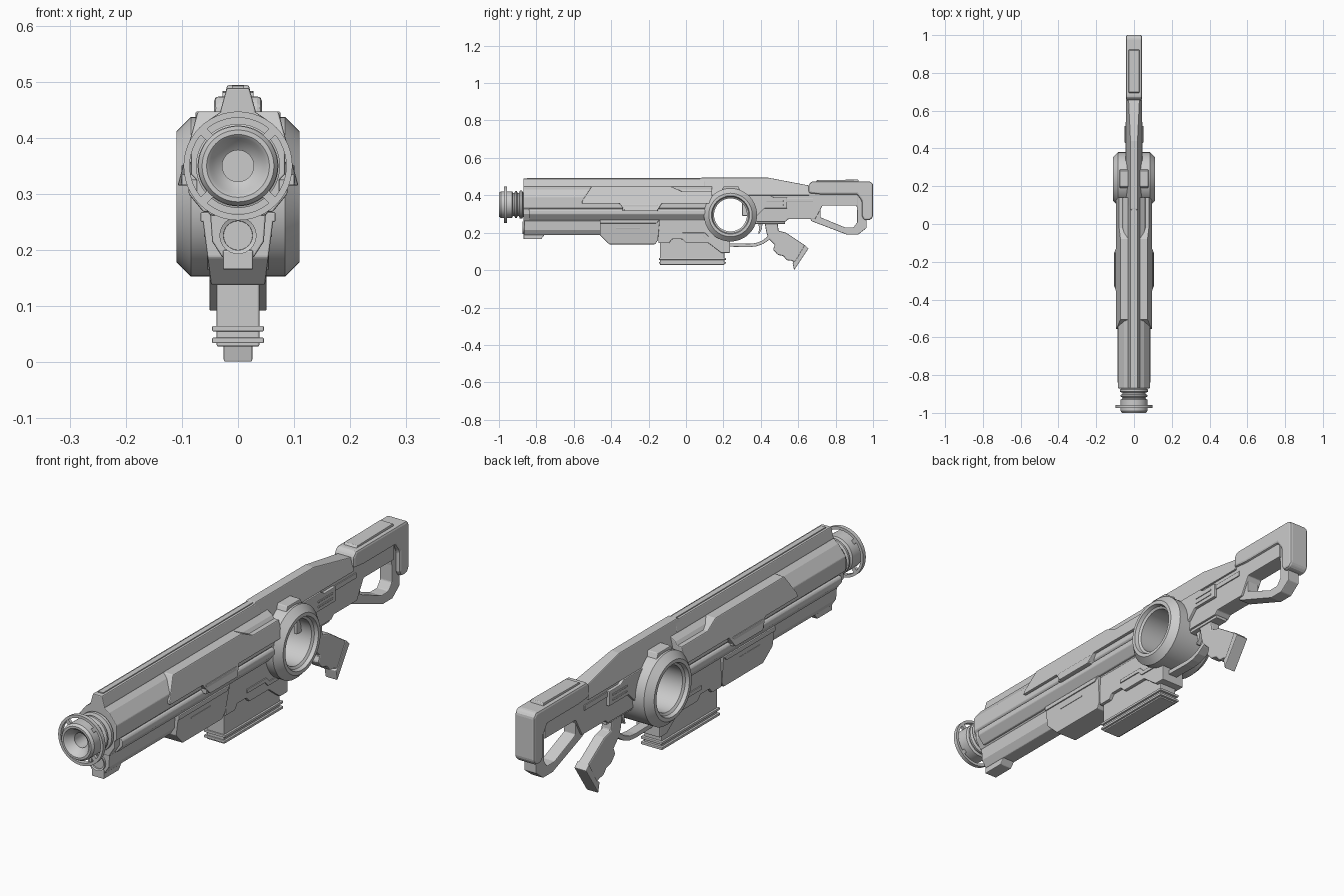
import bpy, bmesh, math
from mathutils import Vector

if "Cube" in bpy.data.objects:
    bpy.data.objects.remove(bpy.data.objects["Cube"])


def finish(name, bm, bevel=0.0, smooth=False):
    bmesh.ops.recalc_face_normals(bm, faces=bm.faces)
    me = bpy.data.meshes.new(name)
    bm.to_mesh(me)
    bm.free()
    ob = bpy.data.objects.new(name, me)
    bpy.context.collection.objects.link(ob)
    if bevel:
        m = ob.modifiers.new("bevel", 'BEVEL')
        m.width, m.segments, m.limit_method = bevel, 2, 'ANGLE'
        m.angle_limit = math.radians(35)
    if smooth:
        bpy.ops.object.select_all(action='DESELECT')
        ob.select_set(True)
        bpy.context.view_layer.objects.active = ob
        bpy.ops.object.shade_smooth_by_angle(angle=math.radians(30))
    return ob


def loft(bm, a, b):
    """Solid between two matching outlines."""
    va, vb = [bm.verts.new(p) for p in a], [bm.verts.new(p) for p in b]
    bm.faces.new(va)
    bm.faces.new(vb)
    for i in range(len(va)):
        j = (i + 1) % len(va)
        bm.faces.new((va[i], va[j], vb[j], vb[i]))


def side(name, pts, w, inner=None, bevel=0.003):
    """Side (y, z) outline; half width w is a number or a function of z.
    With inner given, makes a mirrored pair of plates instead."""
    f = w if callable(w) else (lambda z: w)
    bm = bmesh.new()
    if inner is None:
        loft(bm, [(-f(z), y, z) for y, z in pts], [(f(z), y, z) for y, z in pts])
    else:
        for s in (-1, 1):
            loft(bm, [(s * inner, y, z) for y, z in pts], [(s * f(z), y, z) for y, z in pts])
    return finish(name, bm, bevel)


def rect(y0, y1, z0, z1):
    return [(y0, z0), (y1, z0), (y1, z1), (y0, z1)]


def section(name, half, y0, y1, bevel=0.003):
    """Half cross-section (x, z) from top to bottom, mirrored and run along y."""
    pts = half + [(-x, z) for x, z in reversed(half)]
    bm = bmesh.new()
    loft(bm, [(x, y0, z) for x, z in pts], [(x, y1, z) for x, z in pts])
    return finish(name, bm, bevel)


def lathe(name, prof, centre, axis, n=48, closed=False):
    """Revolve (along, radius) points about the x or y axis."""
    bm = bmesh.new()
    rings = []
    for a, r in prof:
        ring = []
        for k in range(n):
            t = 2 * math.pi * k / n
            u, v = r * math.cos(t), r * math.sin(t)
            p = (a, u, v) if axis == 'x' else (u, a, v)
            ring.append(bm.verts.new(Vector(p) + Vector(centre)))
        rings.append(ring)
    count = len(rings)
    for i in range(count if closed else count - 1):
        a, b = rings[i], rings[(i + 1) % count]
        for k in range(n):
            j = (k + 1) % n
            bm.faces.new((a[k], a[j], b[j], b[k]))
    if not closed:
        bm.faces.new(rings[0])
        bm.faces.new(rings[-1])
    return finish(name, bm, smooth=True)


def strip(path, t):
    """Closed outline of a band of thickness t along a (y, z) path."""
    up, dn = [], []
    for i, p in enumerate(path):
        a, b = path[max(i - 1, 0)], path[min(i + 1, len(path) - 1)]
        d = (Vector(b) - Vector(a)).normalized()
        n = Vector((-d.y, d.x)) * t / 2
        up.append((p[0] + n.x, p[1] + n.y))
        dn.append((p[0] - n.x, p[1] - n.y))
    return up + dn[::-1]


# Barrel shroud and top rail
section("barrel_shroud", [(.03, .447), (.052, .432), (.084, .39), (.084, .335),
                          (.074, .325), (.074, .30), (.05, .262)], -.87, .14)
section("lower_side_rail", [(.082, .326), (.088, .318), (.088, .30), (.062, .268)], -.84, .13)
section("top_rail", [(.013, .489), (.02, .489), (.031, .45), (.031, .435)], -.87, .1)
section("rail_ridge", [(.011, .493), (.011, .48)], -.85, .08, .001)

# Side armour with sloped faces
slope = lambda z: .072 + (.447 - z) * .27
side("side_armour", [(-.555, .355), (-.555, .37), (-.505, .447), (-.08, .447), (-.02, .42),
                     (.14, .42), (.14, .355), (-.13, .355), (-.155, .315), (-.325, .315),
                     (-.355, .355)], slope, .03)
side("armour_lower_clip", rect(-.34, -.15, .315, .352), .101, .07)
section("armour_top", [(.07, .447), (.07, .43)], -.5, -.08, .002)

# Muzzle: ribbed barrel end with a free ring on four lugs
C = (0, 0, .35)
lathe("muzzle", [(-.9, .028), (-.972, .028), (-.985, .045), (-.995, .05), (-1, .056), (-1, .064),
                 (-.99, .071), (-.93, .071), (-.925, .062), (-.918, .062), (-.913, .072),
                 (-.905, .072), (-.9, .062), (-.893, .062), (-.888, .075), (-.876, .075),
                 (-.872, .066), (-.84, .066)], C, 'y')
lathe("muzzle_ring", [(-.974, .086), (-.974, .097), (-.958, .097), (-.958, .086)], C, 'y', closed=True)
bm = bmesh.new()
for k in range(4):
    t = math.pi / 4 + k * math.pi / 2
    o, s = Vector((math.cos(t), 0, math.sin(t))), Vector((-math.sin(t), 0, math.cos(t))) * .008
    q = lambda r: [Vector(C) + o * r + s * e + Vector((0, y, 0))
                   for e, y in ((-1, -.972), (1, -.972), (1, -.96), (-1, -.96))]
    loft(bm, q(.066), q(.09))
finish("muzzle_ring_lugs", bm)

# Under-barrel tube and front foot
section("under_barrel", [(.05, .268), (.046, .215), (.028, .187)], -.865, -.44)
side("front_foot", [(-.868, .2), (-.868, .165), (-.775, .165), (-.755, .19), (-.755, .2)], .027)
lathe("under_barrel_tube", [(-.84, .024), (-.87, .026), (-.873, .033), (-.8, .033)], (0, 0, .226), 'y', 32)

# Fore grip box with side slot bars
side("fore_grip", [(-.46, .268), (-.46, .187), (-.41, .138), (-.165, .138), (-.15, .16),
                   (-.14, .268)], lambda z: .048 + (z - .138) * .13)
side("fore_grip_bar", rect(-.375, -.245, .223, .228), .061, .05, .001)
side("fore_grip_cap", [(-.46, .268), (-.46, .25), (-.16, .25), (-.14, .268)], .067)

# Magazine housing and magazine
side("magazine_housing", [(-.148, .268), (-.148, .145), (-.09, .145), (-.075, .165), (-.02, .165),
                          (0, .145), (.12, .145), (.165, .11), (.19, .092), (.235, .092),
                          (.235, .19), (.14, .2), (.12, .268)], .051)
side("magazine", rect(-.14, .205, .028, .19), .038)
for i, z in enumerate((.034, .055)):
    side(f"magazine_flange_{i}", rect(-.145, .215, z, z + .01), .046, bevel=.002)
side("housing_rib", [(-.02, .2), (.1, .2), (.12, .18), (.2, .18), (.2, .165), (.11, .165),
                     (.09, .185), (-.02, .185)], .055, .045, .001)

# Large through ring
lathe("side_ring", [(.11, .102), (.11, .116), (.084, .142), (-.084, .142), (-.11, .116),
                    (-.11, .102), (-.096, .097), (-.09, .088), (.09, .088), (.096, .097)],
      (0, .238, .295), 'x', 64, True)
side("ring_top_tab", [(.185, .415), (.2, .447), (.28, .447), (.295, .415)], .076)

# Top cover and receiver
taper = lambda z: .019 + (.495 - z) * .24
side("top_cover", [(.02, .44), (.08, .494), (.44, .494), (.66, .452), (.66, .40), (.02, .40)], taper)
side("receiver", [(.33, .425), (.33, .24), (.38, .258), (.53, .258), (.545, .272), (.69, .272),
                  (.73, .345), (.92, .345), (.92, .415), (.66, .415)], .034)
side("receiver_panel", [(.3, .4), (.45, .4), (.47, .388), (.54, .388), (.54, .33), (.42, .33),
                        (.38, .29), (.3, .29)], .046, .03)
side("panel_bar", rect(.43, .52, .345, .352), .049, .04, .001)
side("panel_bar_upper", rect(.43, .52, .365, .372), .049, .04, .001)
side("receiver_rail", rect(.54, .68, .365, .385), .038, .03, .001)
side("receiver_belly", rect(.36, .53, .247, .27), .026)

# Trigger guard and trigger
arc = [(.2, .135), (.34, .132)] + [(.34 + .135 * math.sin(t), .25 - .118 * math.cos(t))
                                   for t in [math.radians(15 * k) for k in range(1, 7)]]
side("trigger_guard", strip(arc, .018), .02, bevel=.002)
side("trigger", [(.385, .255), (.41, .255), (.405, .22), (.392, .195), (.385, .195), (.392, .22)], .008, bevel=.001)

# Pistol grip and end plate
side("pistol_grip", [(.42, .255), (.49, .255), (.495, .21), (.535, .2), (.64, .13), (.588, .038),
                     (.565, .05), (.54, .052), (.52, .075), (.49, .082), (.465, .11), (.475, .135),
                     (.44, .17), (.43, .2)], .022, bevel=.006)
side("grip_end_plate", [(.635, .135), (.655, .115), (.578, 0), (.57, .04), (.585, .05)], .026)

# Stock: lower loop, butt pad and cheek rest
side("stock_loop", [(.66, .29), (.67, .262), (.86, .19), (.92, .19), (.965, .225), (.965, .4),
                    (.905, .4), (.915, .32), (.915, .255), (.895, .228), (.85, .228), (.72, .282),
                    (.72, .36), (.66, .36)], .026)
side("butt_pad", [(.655, .412), (.655, .455), (.672, .474), (.985, .474), (1, .46), (1, .285),
                  (.985, .268), (.952, .268), (.94, .29), (.94, .37), (.915, .405), (.72, .405)],
     .043, bevel=.009)
side("cheek_rest", [(.69, .47), (.7, .481), (.92, .484), (.925, .47)], .028, bevel=.002)
